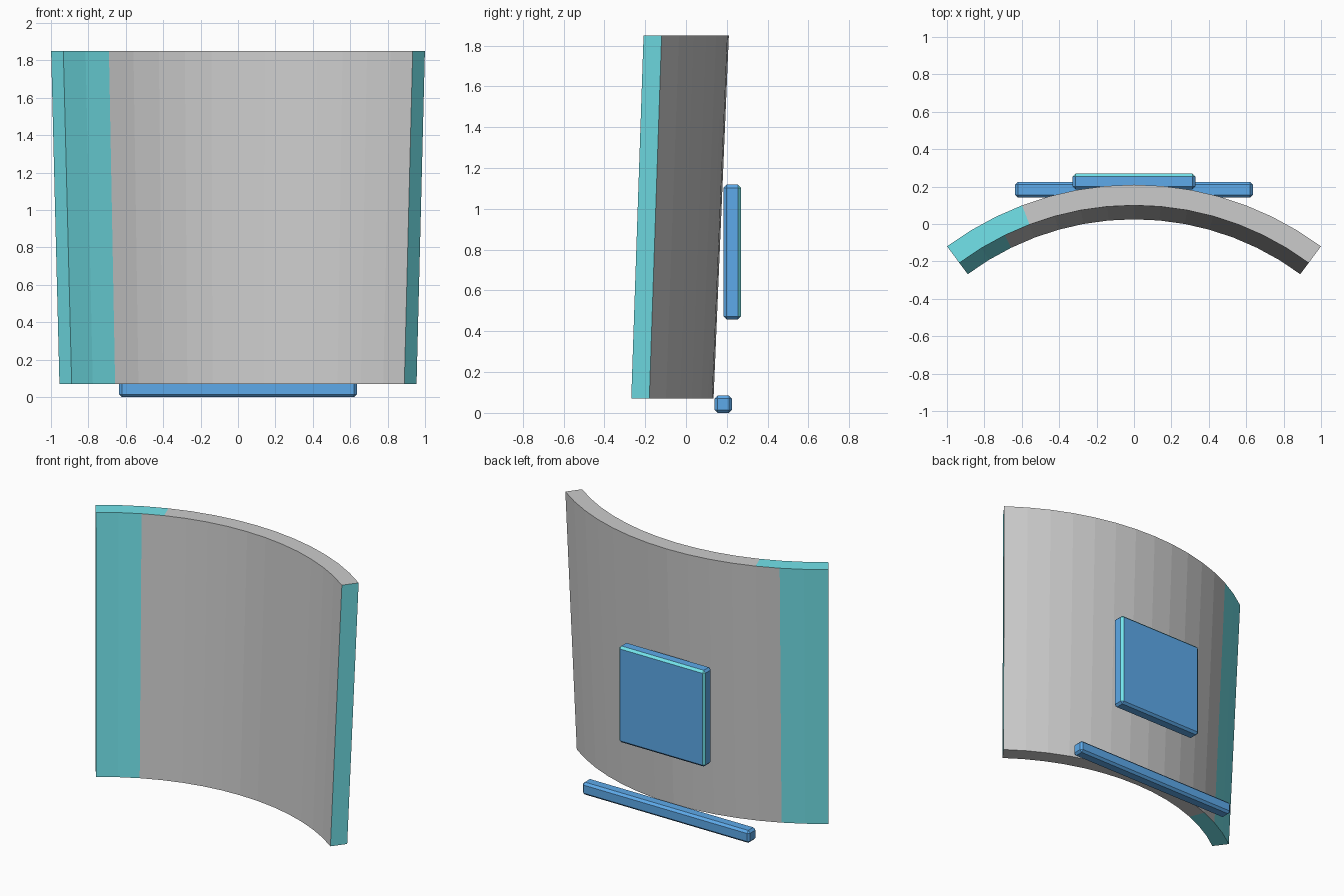
import bpy, bmesh
from math import sin, cos, radians
from mathutils import Vector

if "Cube" in bpy.data.objects:
    bpy.data.objects.remove(bpy.data.objects["Cube"])


def material(name, rgb):
    m = bpy.data.materials.new(name)
    m.diffuse_color = (*rgb, 1)
    m.use_nodes = True
    m.node_tree.nodes["Principled BSDF"].inputs["Base Color"].default_value = m.diffuse_color
    return m


GREY = material("grey", (0.8, 0.8, 0.8))
TEAL = material("teal", (0.17, 0.77, 0.83))
BLUE = material("blue", (0.11, 0.40, 0.82))


def finish(name, bm, mats):
    bmesh.ops.recalc_face_normals(bm, faces=bm.faces[:])
    me = bpy.data.meshes.new(name)
    bm.to_mesh(me)
    bm.free()
    for m in mats:
        me.materials.append(m)
    ob = bpy.data.objects.new(name, me)
    bpy.context.collection.objects.link(ob)
    return ob


# Curved screen: slightly conical arc wall, teal on its left end and both end caps
def curved_screen():
    seg, half, cy, thick = 14, radians(36.5), -1.47, 0.11
    bm = bmesh.new()
    rings = []
    for i in range(seg + 1):
        a = -half + 2 * half * i / seg
        section = ((1.605, 0.07), (1.68, 1.85), (1.68 - thick, 1.85), (1.605 - thick, 0.07))
        rings.append([bm.verts.new((r * sin(a), cy + r * cos(a), z)) for r, z in section])
    teal_columns = (2, 3, 2, 3)  # outer, top, inner, bottom
    for i in range(seg):
        p, q = rings[i], rings[i + 1]
        for k in range(4):
            n = (k + 1) % 4
            f = bm.faces.new((p[k], p[n], q[n], q[k]))
            f.material_index = int(i < teal_columns[k])
    for ring in (rings[0], rings[-1]):
        bm.faces.new(ring).material_index = 1
    return finish("curved_screen", bm, (GREY, TEAL))


# Chamfered box, optionally with teal chamfers around the rear face
def chamfered_box(name, size, centre, teal_edges=False, width=0.015):
    bm = bmesh.new()
    bmesh.ops.create_cube(bm, size=1)
    bmesh.ops.scale(bm, vec=size, verts=bm.verts[:])
    bmesh.ops.bevel(bm, geom=bm.edges[:], offset=width, segments=1, affect='EDGES')
    bmesh.ops.recalc_face_normals(bm, faces=bm.faces[:])
    if teal_edges:
        for f in bm.faces:
            n = f.normal
            if 0.3 < n.y < 0.9 and n.z > -0.3:
                f.material_index = 1
    bmesh.ops.translate(bm, vec=Vector(centre), verts=bm.verts[:])
    return finish(name, bm, (BLUE, TEAL))


curved_screen()
chamfered_box("rear_housing", (0.655, 0.085, 0.66), (0, 0.227, 0.788), True)
chamfered_box("base_bar", (1.27, 0.085, 0.085), (0, 0.183, 0.0425))
